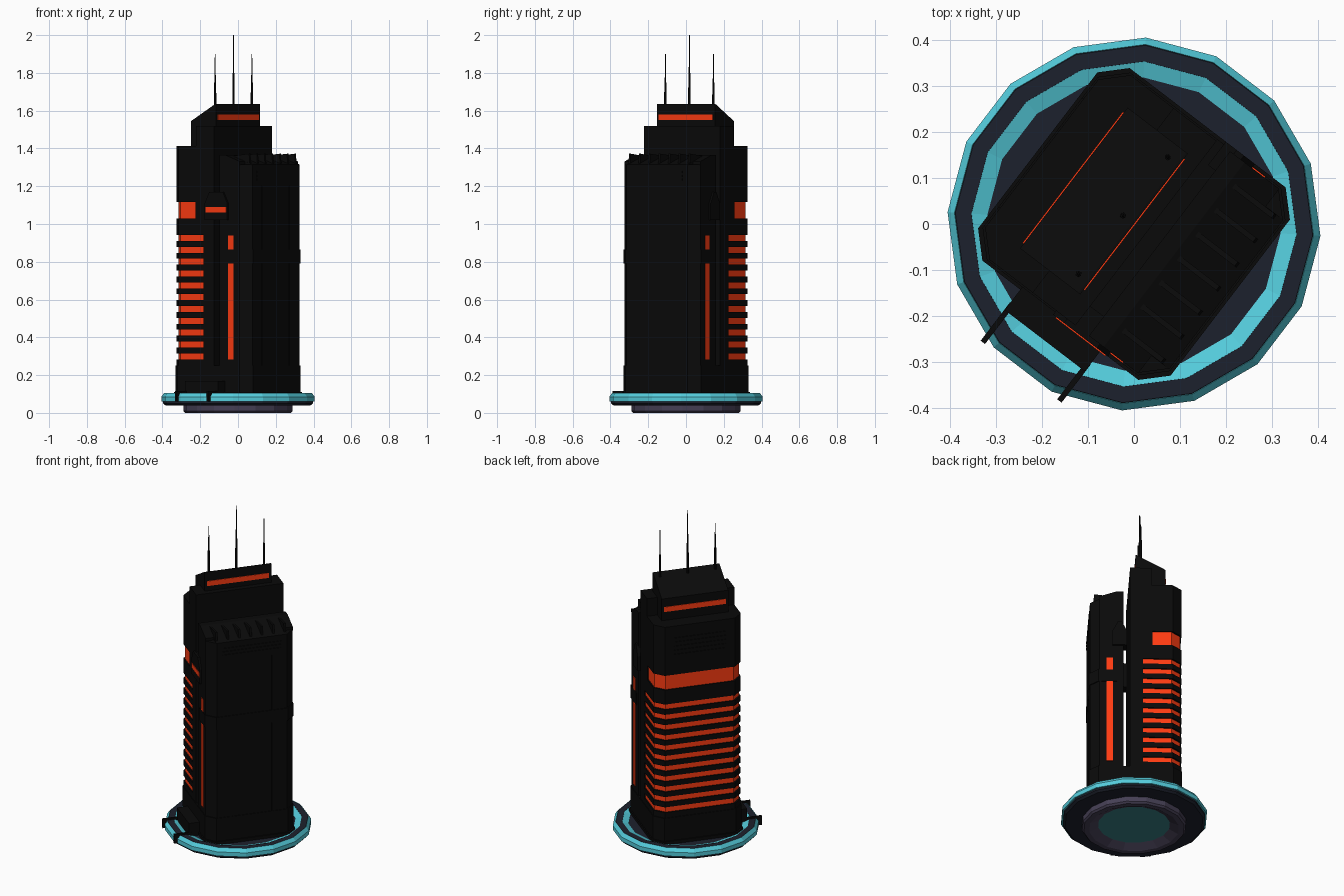
import bpy, bmesh, math
from mathutils import Matrix

if "Cube" in bpy.data.objects:
    bpy.data.objects.remove(bpy.data.objects["Cube"])

ROT = Matrix.Rotation(math.radians(52.6), 4, 'Z')   # whole tower is turned on its base


def material(name, rgb):
    m = bpy.data.materials.new(name)
    m.diffuse_color = (*rgb, 1)
    m.use_nodes = True
    m.node_tree.nodes["Principled BSDF"].inputs["Base Color"].default_value = m.diffuse_color
    return m


BLACK = material("black", (0.003, 0.003, 0.003))
ORANGE = material("orange", (1.0, 0.045, 0.006))
CYAN = material("cyan", (0.09, 0.61, 0.72))
NAVY = material("navy", (0.012, 0.015, 0.026))
PURPLE = material("purple", (0.06, 0.05, 0.09))
TEAL = material("teal", (0.04, 0.22, 0.24))


def finish(name, bm, mat):
    bmesh.ops.recalc_face_normals(bm, faces=bm.faces)
    bm.transform(ROT)
    me = bpy.data.meshes.new(name)
    bm.to_mesh(me)
    bm.free()
    me.materials.append(mat)
    ob = bpy.data.objects.new(name, me)
    bpy.context.collection.objects.link(ob)
    return ob


def prisms(name, mat, parts):
    """Each part is (outline, low, high, axis): a closed outline extruded along an axis."""
    bm = bmesh.new()
    for pts, lo, hi, axis in parts:
        def at(p, h):
            return (p[0], p[1], h) if axis == 'z' else (h, p[0], p[1])
        a = [bm.verts.new(at(p, lo)) for p in pts]
        b = [bm.verts.new(at(p, hi)) for p in pts]
        n = len(pts)
        bm.faces.new(a)
        bm.faces.new(b)
        for i in range(n):
            bm.faces.new((a[i], a[(i + 1) % n], b[(i + 1) % n], b[i]))
    return finish(name, bm, mat)


def rect(x0, x1, y0, y1):
    return [(x0, y0), (x1, y0), (x1, y1), (x0, y1)]


def half_plan(w, y0, sign=1, c=0.05):
    """Slab outline with two chamfered outer corners."""
    pts = [(-w, y0), (w, y0), (w, w - c), (w - c, w), (c - w, w), (-w, w - c)]
    return [(x, y * sign) for x, y in pts]


def octagon(w, c=0.05):
    return half_plan(w, 0)[2:] + [(-x, -y) for x, y in half_plan(w, 0)[2:]]


def lathe(name, mat, profile, sides=16):
    """Revolve an (r, z) profile, flat sides facing the tower faces."""
    bm = bmesh.new()
    rings = []
    for r, z in profile:
        ring = []
        for k in range(sides):
            t = math.tau * (k + 0.5) / sides
            ring.append(bm.verts.new((r * math.cos(t), r * math.sin(t), z)))
        rings.append(ring)
    for a, b in zip(rings, rings[1:]):
        for k in range(sides):
            j = (k + 1) % sides
            bm.faces.new((a[k], a[j], b[j], b[k]))
    if profile[0] != profile[-1]:
        bm.faces.new(rings[0])
        bm.faces.new(rings[-1])
    else:
        bmesh.ops.remove_doubles(bm, verts=bm.verts, dist=1e-6)
    return finish(name, bm, mat)


# Round base
lathe("base_disc", NAVY, [(0.29, 0.04), (0.385, 0.04), (0.398, 0.05), (0.398, 0.09),
                          (0.39, 0.105), (0.355, 0.105), (0.352, 0.085)])
lathe("base_rim_light", CYAN, [(0.396, 0.06), (0.407, 0.06), (0.407, 0.085),
                               (0.392, 0.106), (0.39, 0.1), (0.396, 0.06)])
lathe("base_inner_light", CYAN, [(0.32, 0.08), (0.356, 0.08), (0.356, 0.104),
                                 (0.32, 0.092), (0.32, 0.08)])
lathe("base_floor", NAVY, [(0.321, 0.08), (0.321, 0.091)])
lathe("pedestal", PURPLE, [(0.2, 0.045), (0.29, 0.045), (0.29, 0.01), (0.28, 0.0),
                           (0.25, 0.0), (0.2, 0.025), (0.2, 0.045)])
lathe("pedestal_glow", TEAL, [(0.2, 0.025), (0.2, 0.044)])

# Plinth under both slabs
prisms("plinth", BLACK, [(octagon(0.264), 0.085, 0.11, 'z'), (octagon(0.257), 0.1, 0.25, 'z')])

# Tall slab: dark layers alternating with recessed lit floors
W, IN = 0.253, 0.246
PITCH, LIT = 0.0627, 0.032
lit_z = [0.283 + PITCH * i for i in range(11)]
dark = [(half_plan(W, 0.038), 0.25, lit_z[0], 'z')]
for z0, z1 in zip(lit_z, lit_z[1:]):
    dark.append((half_plan(W, 0.038), z0 + LIT, z1, 'z'))
dark += [(half_plan(W, 0.038), lit_z[-1] + LIT, 1.03, 'z'),
         (rect(-W, W, -0.033, 0.038), 0.25, 1.03, 'z'),
         (rect(-W, W, -0.033, 0.09), 1.03, 1.117, 'z'),
         (half_plan(W, -0.033), 1.117, 1.413, 'z')]
prisms("tall_slab", BLACK, dark)
prisms("lit_floors", ORANGE, [(half_plan(IN, 0.038), z, z + LIT, 'z') for z in lit_z])
prisms("lit_band", ORANGE, [(half_plan(IN, 0.09), 1.03, 1.117, 'z')])
prisms("tall_slab_louvres", BLACK,
       [(rect(-0.15, 0.15, 0.25, 0.257), 1.23 + 0.025 * i, 1.242 + 0.025 * i, 'z') for i in range(5)])

# Stepped crown with sloping back
prisms("crown_step", BLACK, [(rect(-W, W, -0.033, 0.085), 1.41, 1.52, 'z')])
prisms("penthouse", BLACK, [([(0.0, 1.41), (0.165, 1.41), (0.165, 1.545), (0.005, 1.635),
                              (0.0, 1.635)], -0.193, 0.193, 'x')])
prisms("penthouse_lights", ORANGE, [(rect(-0.18, 0.18, -0.003, 0.003), 1.55, 1.58, 'z'),
                                    (rect(-0.18, 0.18, 0.16, 0.168), 1.465, 1.495, 'z')])

# Antennas
bm = bmesh.new()
for x, top in ((-0.16, 1.9), (0, 2.0), (0.16, 1.9)):
    mid = 1.6 + (top - 1.6) * 0.5
    for r0, r1, z0, z1 in ((0.007, 0.006, 1.59, mid), (0.004, 0.002, mid, top)):
        bmesh.ops.create_cone(bm, cap_ends=True, segments=6, radius1=r0, radius2=r1, depth=z1 - z0,
                              matrix=Matrix.Translation((x, 0.03, (z0 + z1) / 2)))
finish("antennas", bm, BLACK)

# Short slab with sloped, finned roof
prisms("short_slab", BLACK, [(half_plan(W, 0.07, -1), 0.25, 1.315, 'z')])
prisms("short_slab_roof", BLACK, [([(-0.07, 1.31), (-0.07, 1.365), (-0.11, 1.365),
                                    (-0.252, 1.315), (-0.252, 1.31)], -0.205, 0.205, 'x'),
                                  ([(-0.07, 1.31), (-0.07, 1.365), (-0.11, 1.365),
                                    (-0.205, 1.331), (-0.205, 1.31)], -W, W, 'x')])
prisms("roof_fins", BLACK, [([(-0.1, 1.355), (-0.115, 1.36), (-0.23, 1.372), (-0.235, 1.315),
                              (-0.1, 1.315)], x - 0.006, x + 0.006, 'x')
                            for x in [-0.198 + 0.066 * i for i in range(7)]])
prisms("short_slab_band", BLACK, [(half_plan(0.257, 0.1, -1), 0.79, 0.865, 'z')])
prisms("short_slab_louvres", BLACK,
       [(rect(-0.17, 0.17, -0.257, -0.25), 1.23 + 0.02 * i, 1.24 + 0.02 * i, 'z') for i in range(3)])
prisms("short_slab_ribs", BLACK,
       [(rect(x - 0.005, x + 0.005, -0.256, -0.25), 0.25, 1.2, 'z') for x in (-0.12, 0.12)])
prisms("vertical_lights", ORANGE,
       [(rect(s * 0.25 - 0.006, s * 0.25 + 0.006, -0.165, -0.128), 0.283, 0.94, 'z') for s in (-1, 1)])

# Link pods over the gap
def pod(y0, y1):
    c = 0.03
    return [(y0, 1.02), (y1, 1.02), (y1, 1.11), (y1 - c, 1.17), (y0 + c, 1.17), (y0, 1.11)]


prisms("link_pods", BLACK, [(pod(-0.13, 0.02), -0.264, -0.2, 'x'), (pod(-0.13, -0.05), 0.2, 0.264, 'x')])
prisms("pod_light", ORANGE, [(rect(-0.267, -0.26, -0.125, 0.012), 1.06, 1.09, 'z')])

# Entrance porch and side walls
prisms("porch", BLACK, [(rect(-0.32, -0.25, -0.11, 0.11), 0.085, 0.17, 'z')])
prisms("porch_walls", BLACK, [(rect(-0.405, -0.3, y - 0.006, y + 0.006), 0.06, 0.115, 'z')
                              for y in (-0.105, 0.105)])
